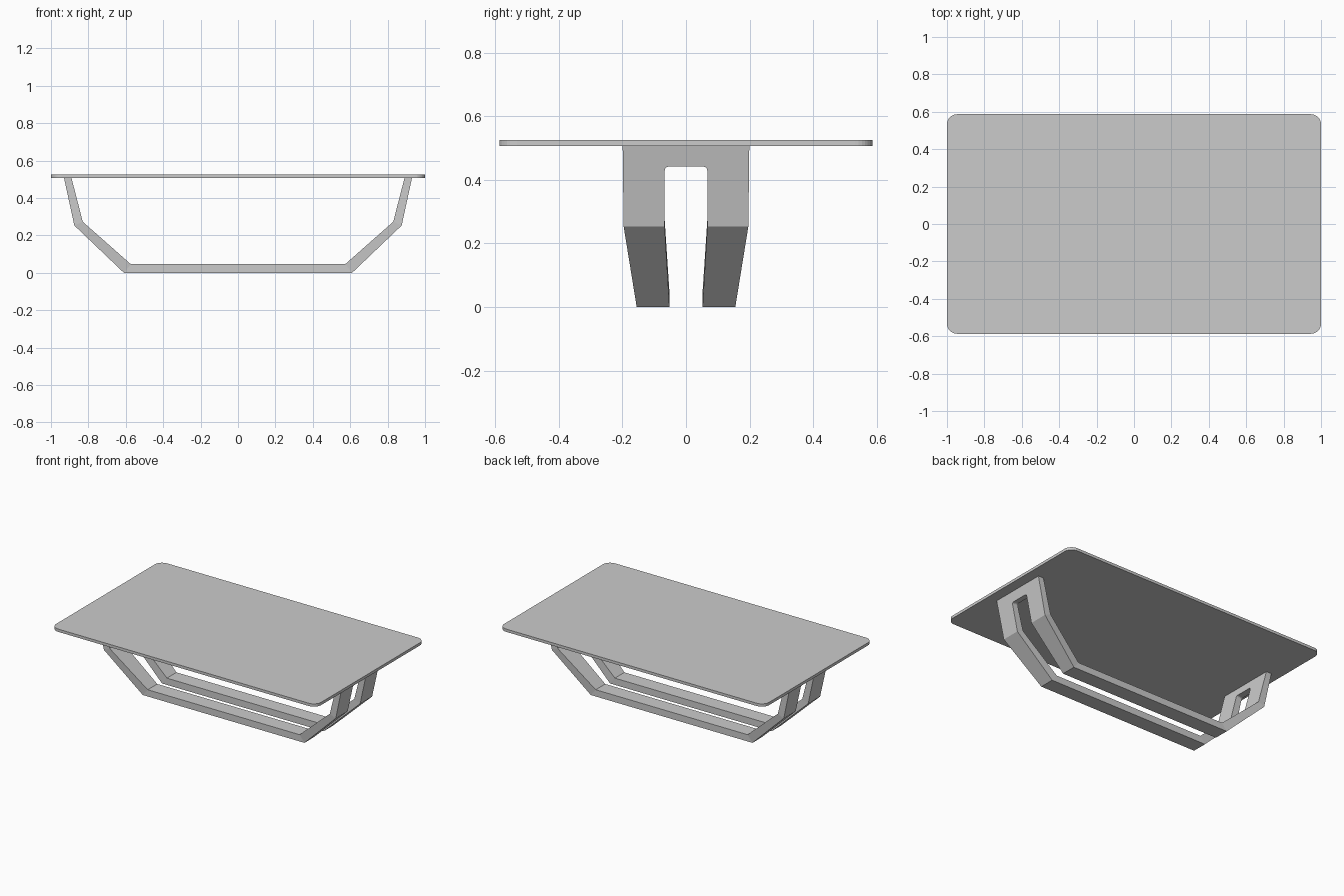
import bpy, bmesh, math
from mathutils import Vector

if "Cube" in bpy.data.objects:
    bpy.data.objects.remove(bpy.data.objects["Cube"])


def make_object(name, bm):
    bmesh.ops.recalc_face_normals(bm, faces=bm.faces[:])
    mesh = bpy.data.meshes.new(name)
    bm.to_mesh(mesh)
    bm.free()
    ob = bpy.data.objects.new(name, mesh)
    bpy.context.collection.objects.link(ob)
    return ob


# Tabletop: thin slab with rounded corners
bm = bmesh.new()
HX, HY, R, Z0, Z1, SEG = 1.0, 0.587, 0.055, 0.506, 0.525, 8
ring = []
for i, (sx, sy) in enumerate([(1, 1), (-1, 1), (-1, -1), (1, -1)]):
    for k in range(SEG + 1):
        a = math.pi / 2 * (i + k / SEG)
        ring.append(bm.verts.new((sx * (HX - R) + R * math.cos(a),
                                  sy * (HY - R) + R * math.sin(a), Z0)))
base = bm.faces.new(ring)
ext = bmesh.ops.extrude_face_region(bm, geom=[base], use_keep_orig=True)
top_verts = [g for g in ext["geom"] if isinstance(g, bmesh.types.BMVert)]
bmesh.ops.translate(bm, verts=top_verts, vec=(0, 0, Z1 - Z0))
make_object("tabletop", bm)

# Base: one quarter of a folded, slotted plate, mirrored in x and y
# Fold lines as (x, z) for the outer and inner skin: top, knee, foot, middle
OUTER = [(0.93, 0.506), (0.875, 0.253), (0.61, 0.0), (0.0, 0.0)]
INNER = [(0.89, 0.506), (0.83, 0.273), (0.573, 0.046), (0.0, 0.046)]
# Panels as (fold position, y); the first has the slot's rounded end
arc = [(0.305 - 0.05 * math.sin(a), 0.055 + 0.012 * math.cos(a))
       for a in (0, math.pi / 6, math.pi / 3, math.pi / 2)]
PANELS = [
    [(0, 0), (0, 0.199), (1, 0.196), (1, 0.067)] + arc + [(0.255, 0)],
    [(1, 0.067), (1, 0.196), (2, 0.155), (2, 0.052)],
    [(2, 0.052), (2, 0.155), (3, 0.155), (3, 0.052)],
]


def skin_point(skin, t, y):
    i = min(int(t), 2)
    p = Vector(skin[i]).lerp(Vector(skin[i + 1]), t - i)
    return (p.x, y, p.y)


bm = bmesh.new()
pairs = {}
for panel in PANELS:
    for p in panel:
        if p not in pairs:
            pairs[p] = [bm.verts.new(skin_point(s, *p)) for s in (OUTER, INNER)]
    for side in (0, 1):
        bm.faces.new([pairs[p][side] for p in panel])

# Edge walls, leaving out shared folds and the mirror planes
edges = [(p, q) for panel in PANELS for p, q in zip(panel, panel[1:] + panel[:1])]
for p, q in edges:
    on_mirror = (p[1] == q[1] == 0) or (p[0] == q[0] == 3)
    if not on_mirror and (q, p) not in edges:
        bm.faces.new([pairs[p][0], pairs[q][0], pairs[q][1], pairs[p][1]])
frame = make_object("base_frame", bm)
mirror = frame.modifiers.new("mirror", 'MIRROR')
mirror.use_axis = (True, True, False)
